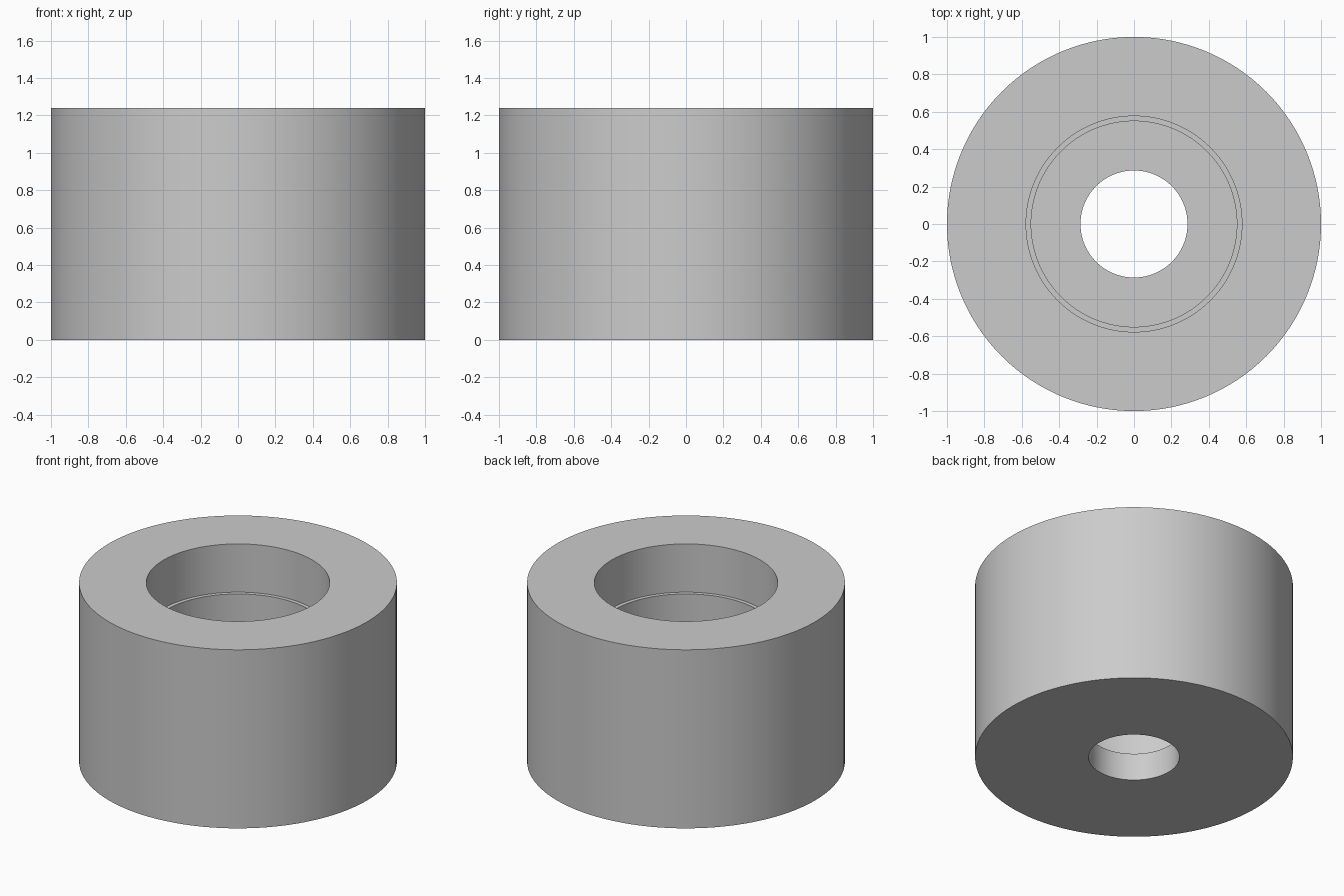
import bpy
import math

SEGMENTS = 128

cube = bpy.data.objects.get("Cube")
if cube:
    bpy.data.objects.remove(cube, do_unlink=True)

# Plain grey metal
metal = bpy.data.materials.new("grey_metal")
metal.use_nodes = True
colour = (0.6, 0.6, 0.6, 1)
metal.diffuse_color = colour
metal.node_tree.nodes["Principled BSDF"].inputs["Base Color"].default_value = colour


def lathe(name, profile, material):
    """Revolve a closed (radius, height) profile about the z axis."""
    verts, faces = [], []
    count = len(profile)
    for s in range(SEGMENTS):
        a = 2 * math.pi * s / SEGMENTS
        verts += [(r * math.cos(a), r * math.sin(a), z) for r, z in profile]
    for s in range(SEGMENTS):
        here, there = s * count, (s + 1) % SEGMENTS * count
        for i in range(count):
            j = (i + 1) % count
            faces.append((here + i, there + i, there + j, here + j))
    mesh = bpy.data.meshes.new(name)
    mesh.from_pydata(verts, [], faces)
    mesh.materials.append(material)
    obj = bpy.data.objects.new(name, mesh)
    bpy.context.collection.objects.link(obj)
    bpy.ops.object.select_all(action="DESELECT")
    obj.select_set(True)
    bpy.context.view_layer.objects.active = obj
    bpy.ops.object.shade_smooth_by_angle(angle=math.radians(30))
    return obj


# Stepped bushing: outer wall, counterbore with a thin ledge, floor, through hole
outer, counterbore, bore, hole = 1.0, 0.577, 0.55, 0.286
top, ledge, floor = 1.24, 0.905, 0.19
lathe("stepped_bushing", [
    (outer, 0), (outer, top),
    (counterbore, top), (counterbore, ledge),
    (bore, ledge), (bore, floor),
    (hole, floor), (hole, 0),
], metal)
